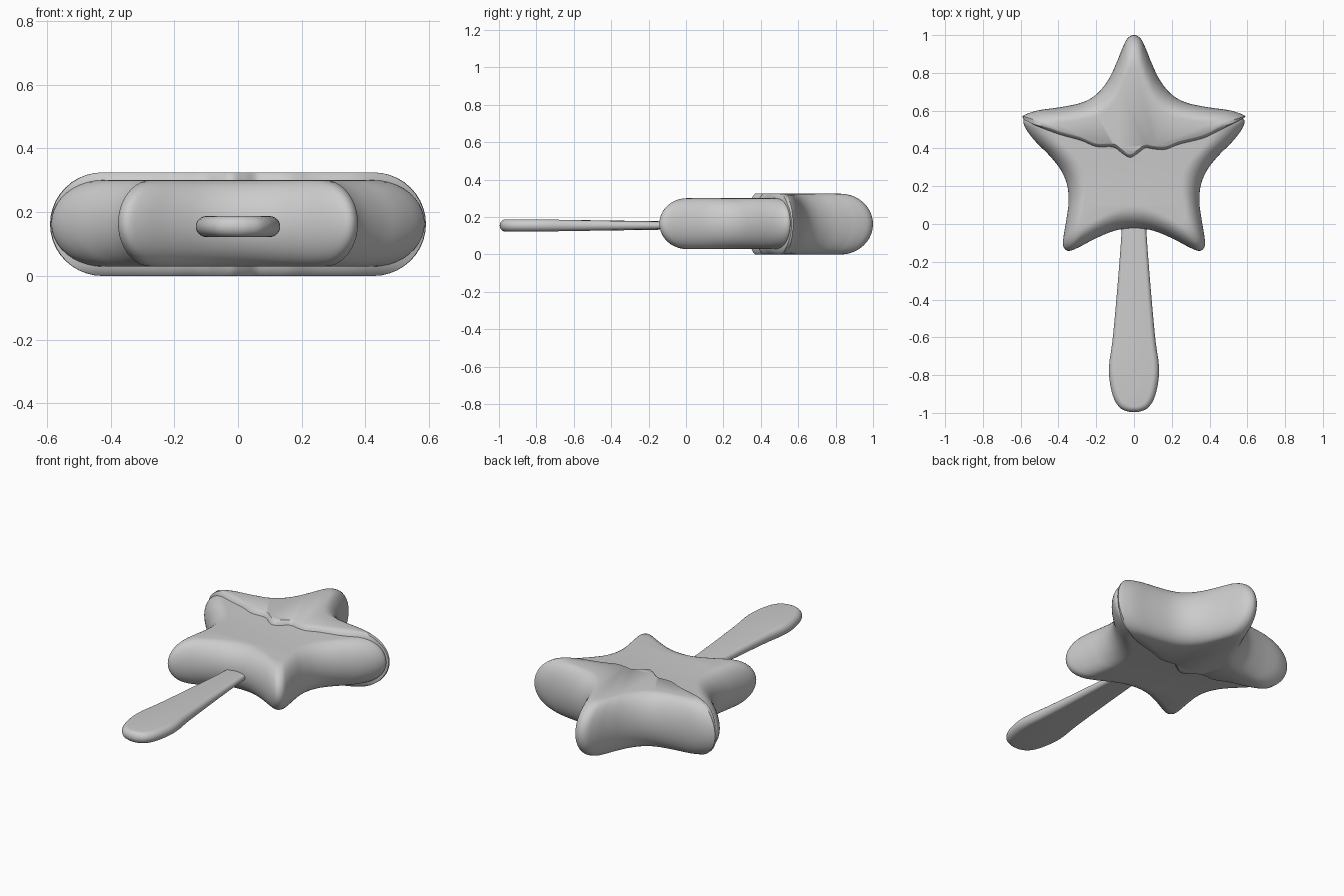
import bpy, bmesh, math

if "Cube" in bpy.data.objects:
    bpy.data.objects.remove(bpy.data.objects["Cube"])

grey = bpy.data.materials.new("plain grey")
grey.diffuse_color = (0.6, 0.6, 0.6, 1)
grey.use_nodes = True
grey.node_tree.nodes["Principled BSDF"].inputs["Base Color"].default_value = grey.diffuse_color


def smooth(pts, closed, n=5):
    """Catmull-Rom refinement of a 2D point list."""
    out, m = [], len(pts)
    pick = (lambda i: pts[i % m]) if closed else (lambda i: pts[max(0, min(m - 1, i))])
    for i in range(m if closed else m - 1):
        a, b, c, d = (pick(i + k) for k in (-1, 0, 1, 2))
        for j in range(n):
            t = j / n
            out.append(tuple(0.5 * (2 * b[k] + (c[k] - a[k]) * t
                       + (2 * a[k] - 5 * b[k] + 4 * c[k] - d[k]) * t * t
                       + (3 * b[k] - a[k] - 3 * c[k] + d[k]) * t ** 3) for k in (0, 1)))
    if not closed:
        out.append(pts[-1])
    return out


def mirrored(half):
    """Closed outline from a right half that starts and ends on x = 0."""
    return half + [(-x, y) for x, y in half[-2:0:-1]]


def loft(name, ring_at, layers=20):
    """Stack rings from bottom to top; ring_at(angle) gives 3D points."""
    bm = bmesh.new()
    rings = [[bm.verts.new(p) for p in ring_at(-math.pi / 2 + math.pi * i / layers)]
             for i in range(layers + 1)]
    for lo, hi in zip(rings, rings[1:]):
        for i in range(len(lo)):
            j = (i + 1) % len(lo)
            bm.faces.new((lo[i], lo[j], hi[j], hi[i]))
    bm.faces.new(rings[0][::-1])
    bm.faces.new(rings[-1])
    bmesh.ops.recalc_face_normals(bm, faces=bm.faces)
    mesh = bpy.data.meshes.new(name)
    bm.to_mesh(mesh)
    bm.free()
    mesh.materials.append(grey)
    ob = bpy.data.objects.new(name, mesh)
    bpy.context.collection.objects.link(ob)
    bpy.ops.object.select_all(action='DESELECT')
    ob.select_set(True)
    bpy.context.view_layer.objects.active = ob
    bpy.ops.object.shade_smooth_by_angle(angle=math.radians(45))
    return ob


CY = 0.38      # star centre in y
FLAT = 0.72    # size of the flat top relative to the outline


def shrink(a):
    return FLAT + (1 - FLAT) * math.cos(a)


upper = [(0, 1), (0.035, 0.982), (0.062, 0.93), (0.09, 0.86), (0.135, 0.765),
         (0.195, 0.69), (0.27, 0.645), (0.38, 0.62), (0.5, 0.603), (0.56, 0.586)]
lower = [(0.584, 0.55), (0.57, 0.5), (0.52, 0.435), (0.45, 0.365), (0.39, 0.29),
         (0.355, 0.21), (0.346, 0.12), (0.357, 0.03), (0.372, -0.06), (0.375, -0.115),
         (0.35, -0.142), (0.3, -0.127), (0.2, -0.075), (0.1, -0.035), (0, -0.022)]

# Star body; its upper part sits just inside the coating
inner = [(x * 0.95, CY + (y - CY) * 0.95) for x, y in upper]
star = smooth(mirrored(inner + lower), True)


def body_ring(a):
    s = shrink(a)
    return [(x * s, CY + (y - CY) * s, 0.165 + 0.136 * math.sin(a)) for x, y in star]


loft("star_body", body_ring)

# Coating over the upper points, with a wavy dripping edge
wave = smooth([(-0.588, 0.555), (-0.5, 0.51), (-0.4, 0.468), (-0.28, 0.435), (-0.2, 0.402),
               (-0.11, 0.4), (-0.06, 0.365), (-0.02, 0.345), (0.02, 0.367), (0.06, 0.396),
               (0.1, 0.39), (0.165, 0.387), (0.24, 0.415), (0.375, 0.45), (0.48, 0.505),
               (0.588, 0.565)], False)


def wave_y(x):
    for (x0, y0), (x1, y1) in zip(wave, wave[1:]):
        if x <= x1:
            return y0 + (y1 - y0) * (x - x0) / (x1 - x0)
    return wave[-1][1]


right = upper + [(0.59, 0.572)]
top_edge = smooth([(-x, y) for x, y in right[:0:-1]] + right, False)


def coating_ring(a):
    s, z = shrink(a), 0.1625 + 0.1625 * math.sin(a)
    lip = 0.025 * math.sin(a) ** 8
    front = [(x * s, wave_y(x * s) + lip, z) for x, y in wave]
    back = [(x * s, CY + (y - CY) * s, z) for x, y in reversed(top_edge)]
    return front + back


loft("dripping_coating", coating_ring)

# Flat stick, wider and thicker toward its free end
stick = smooth(mirrored([(0, 0.2), (0.055, 0.2), (0.065, -0.03), (0.085, -0.3), (0.112, -0.6),
                         (0.131, -0.74), (0.129, -0.83), (0.108, -0.92), (0.075, -0.972),
                         (0.035, -0.992), (0, -0.996)]), True)


def stick_ring(a):
    k = 1 - math.cos(a)
    return [(x * (1 - 0.25 * k), -0.4 + (y + 0.4) * (1 - 0.05 * k),
             0.155 + math.sin(a) * (0.018 + 0.015 * min(1, max(0, -y - 0.1) / 0.7)))
            for x, y in stick]


loft("stick", stick_ring, 12)
